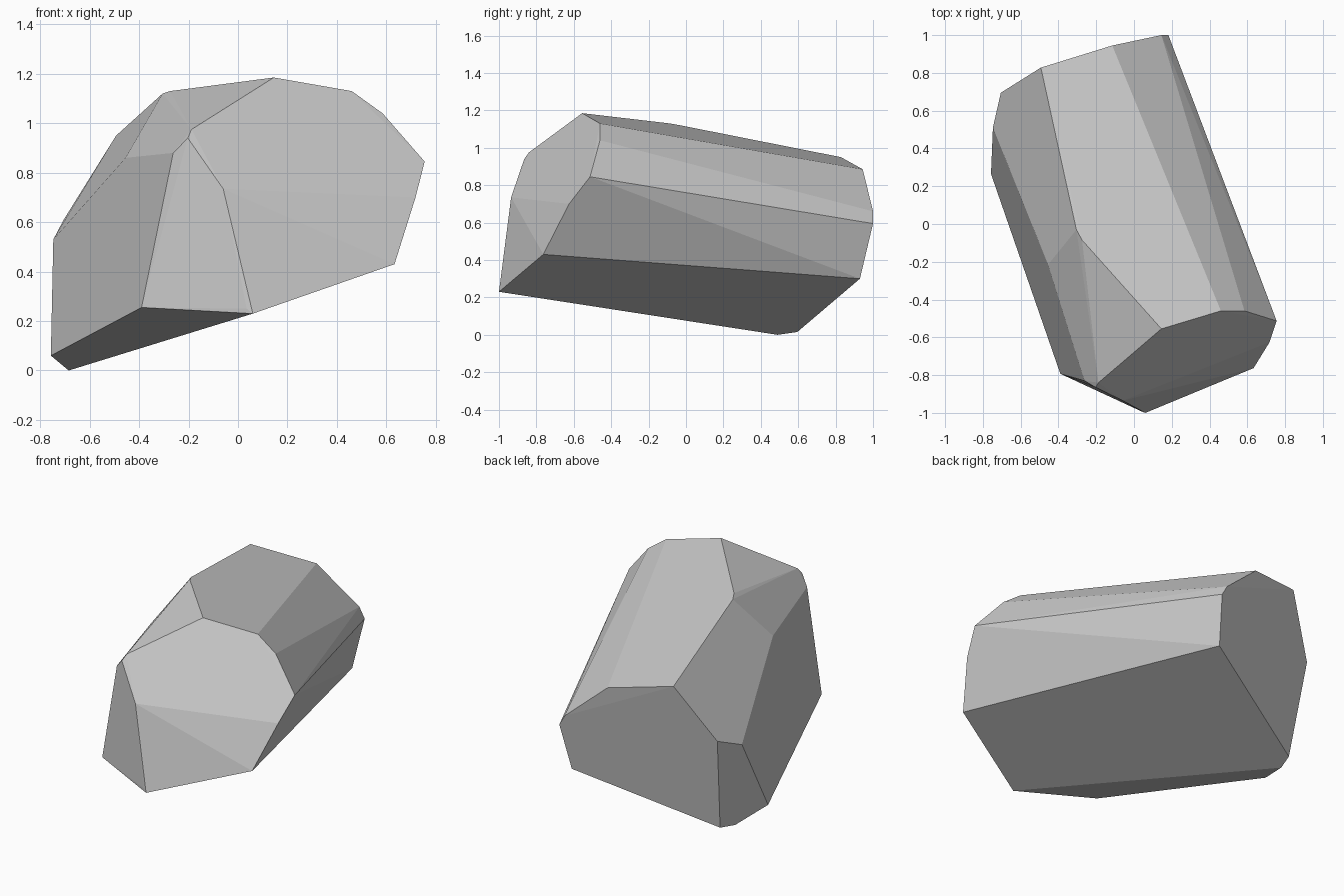
import bpy
import bmesh
import math

# Remove the default cube
default_cube = bpy.data.objects.get("Cube")
if default_cube:
    bpy.data.objects.remove(default_cube, do_unlink=True)


def make_material(name, color):
    material = bpy.data.materials.new(name)
    material.use_nodes = True
    material.diffuse_color = color
    shader = next(n for n in material.node_tree.nodes if n.type == "BSDF_PRINCIPLED")
    shader.inputs["Base Color"].default_value = color
    shader.inputs["Roughness"].default_value = 0.9
    return material


def make_hull(name, rings, material):
    """Wrap the corner points in a convex skin and merge the flat facets."""
    bm = bmesh.new()
    for ring in rings:
        for corner in ring:
            bm.verts.new(corner)
    hull = bmesh.ops.convex_hull(bm, input=bm.verts[:], use_existing_faces=False)
    unused = {g for g in hull["geom_interior"] + hull["geom_unused"]
              if isinstance(g, bmesh.types.BMVert)}
    bmesh.ops.delete(bm, geom=list(unused), context="VERTS")
    bmesh.ops.dissolve_limit(bm, angle_limit=math.radians(2.5),
                             verts=bm.verts[:], edges=bm.edges[:])
    bmesh.ops.recalc_face_normals(bm, faces=bm.faces[:])
    for face in bm.faces:
        face.smooth = False
    mesh = bpy.data.meshes.new(name)
    bm.to_mesh(mesh)
    bm.free()
    mesh.materials.append(material)
    rock = bpy.data.objects.new(name, mesh)
    bpy.context.collection.objects.link(rock)
    return rock


# Broken front end, clockwise from the crest
front_rim = [
    (0.145, -0.555, 1.185), (0.46, -0.46, 1.13), (0.585, -0.46, 1.04),
    (0.755, -0.513, 0.845), (0.718, -0.625, 0.70), (0.633, -0.763, 0.43),
    (0.06, -1.0, 0.23),
]

# Small chipped facets on the front shoulder
shoulder_chips = [
    (0.035, -0.99, 0.25), (-0.06, -0.935, 0.735), (-0.203, -0.865, 0.94),
    (-0.188, -0.84, 0.975), (-0.262, -0.83, 0.88), (-0.39, -0.793, 0.255),
]

# Ridge where the top meets the side
side_ridge = [
    (-0.455, -0.215, 0.86), (-0.305, -0.03, 1.12), (-0.275, -0.085, 1.13),
]

# Sloping back end, from the right side over the top and down to the base
back_rim = [
    (0.144, 0.93, 0.30), (0.182, 1.0, 0.595), (0.145, 1.0, 0.66),
    (-0.115, 0.945, 0.885), (-0.493, 0.828, 0.95), (-0.705, 0.695, 0.61),
    (-0.747, 0.51, 0.53), (-0.757, 0.265, 0.06), (-0.685, 0.49, 0.0),
    (-0.654, 0.595, 0.015),
]

stone_grey = make_material("stone grey", (0.6, 0.6, 0.6, 1.0))
make_hull("rock", [front_rim, shoulder_chips, side_ridge, back_rim], stone_grey)
